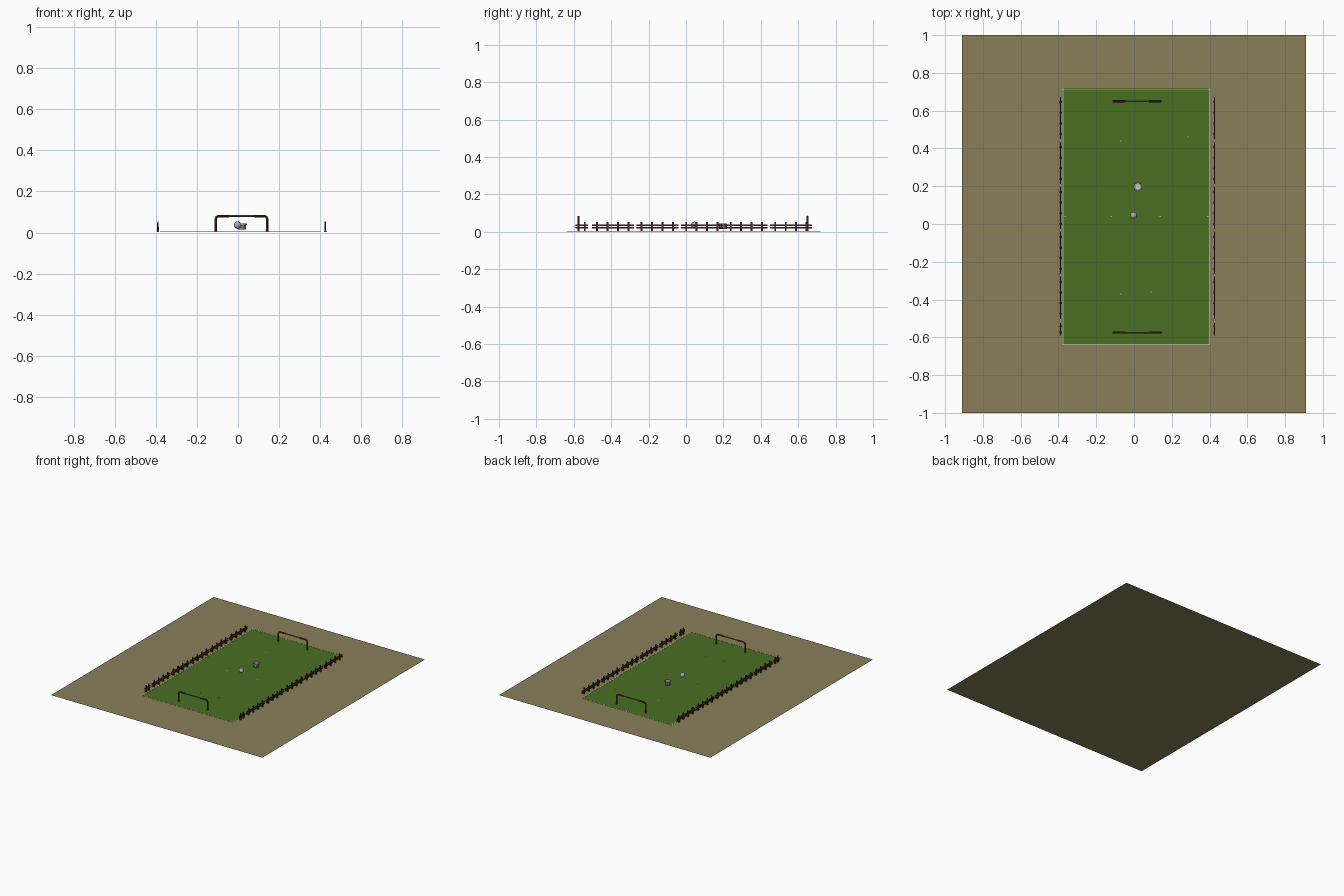
import bpy, bmesh, math
from mathutils import Matrix, Vector

if "Cube" in bpy.data.objects:
    bpy.data.objects.remove(bpy.data.objects["Cube"])


def mat(name, r, g, b):
    m = bpy.data.materials.new(name)
    m.diffuse_color = (r, g, b, 1)
    m.use_nodes = True
    m.node_tree.nodes["Principled BSDF"].inputs["Base Color"].default_value = m.diffuse_color
    return m


SAND = mat("dry_earth", 0.25, 0.212, 0.098)
GRASS = mat("grass_green", 0.066, 0.158, 0.016)
LINE = mat("pale_line", 0.40, 0.48, 0.30)
WOOD = mat("dark_wood", 0.075, 0.022, 0.014)
POST = mat("goal_brown", 0.11, 0.030, 0.020)
TAN = mat("bar_tan", 0.20, 0.13, 0.085)
GREY = mat("ball_grey", 0.42, 0.41, 0.44)
STONE = mat("stone_grey", 0.27, 0.24, 0.28)
WHITE = mat("pale_grey", 0.62, 0.60, 0.65)


def finish(name, bm, material):
    me = bpy.data.meshes.new(name)
    bm.to_mesh(me)
    bm.free()
    ob = bpy.data.objects.new(name, me)
    bpy.context.collection.objects.link(ob)
    me.materials.append(material)
    return ob


def add_box(bm, x, y, z, sx, sy, sz):
    m = Matrix.Translation((x, y, z)) @ Matrix.Diagonal((sx, sy, sz, 1))
    return bmesh.ops.create_cube(bm, size=1, matrix=m)["verts"]


def plane(name, x0, x1, y0, y1, z, material):
    bm = bmesh.new()
    bm.faces.new([bm.verts.new(p) for p in
                  ((x0, y0, z), (x1, y0, z), (x1, y1, z), (x0, y1, z))])
    return finish(name, bm, material)


def tube(name, pts, r, material, sides=8):
    """Sweep a round section along a path lying in an XZ plane."""
    bm = bmesh.new()
    pts = [Vector(p) for p in pts]
    rings = []
    for i, p in enumerate(pts):
        t = (pts[min(i + 1, len(pts) - 1)] - pts[max(i - 1, 0)]).normalized()
        side = Vector((0, 1, 0))
        up = t.cross(side)
        rings.append([bm.verts.new(p + r * (math.cos(a) * side + math.sin(a) * up))
                      for a in (2 * math.pi * k / sides for k in range(sides))])
    for a, b in zip(rings, rings[1:]):
        for k in range(sides):
            n = (k + 1) % sides
            bm.faces.new((a[k], a[n], b[n], b[k]))
    bm.faces.new(rings[0])
    bm.faces.new(rings[-1])
    bmesh.ops.recalc_face_normals(bm, faces=bm.faces)
    return finish(name, bm, material)


# Ground and pitch
X0, X1, Y0, Y1, ZF = -0.38, 0.403, -0.64, 0.72, 0.003
plane("ground", -0.91, 0.91, -1, 1, 0, SAND)
plane("pitch", X0, X1, Y0, Y1, ZF, GRASS)

# Border lines and worn flecks of the pitch markings
bm = bmesh.new()
ym, xm = (Y0 + Y1) / 2, (X0 + X1) / 2
for x in (X0 + 0.005, X1 - 0.003):
    add_box(bm, x, ym, ZF, 0.006, Y1 - Y0, 0.002)
for y in (Y0 + 0.002, Y1 - 0.009):
    add_box(bm, xm, y, ZF, X1 - X0, 0.004, 0.002)
for x, y in ((-0.12, 0.04), (0.14, 0.04), (-0.365, 0.04), (0.39, 0.04),
             (-0.07, 0.44), (0.285, 0.46), (-0.07, -0.37), (0.09, -0.36)):
    add_box(bm, x, y, ZF, 0.008, 0.006, 0.002)
finish("pitch_lines", bm, LINE)

# Side fences: panels of two rails with pointed pickets, gaps between panels
panels = [(-0.59, -0.525)] + [(-0.503 + 0.238 * k, -0.503 + 0.238 * k + 0.224)
                              for k in range(5)]
for name, x in (("left_fence", -0.39), ("right_fence", 0.425)):
    bm = bmesh.new()
    for a, b in panels:
        for z in (0.021, 0.034):
            add_box(bm, x, (a + b) / 2, z, 0.005, b - a, 0.007)
        n = max(2, round((b - a) / 0.06))
        for k in range(n):
            y = a + (b - a) * (k + 0.5) / n
            vs = add_box(bm, x, y, 0.028, 0.010, 0.010, 0.050)
            for v in vs:
                if v.co.z > 0.04:
                    v.co.x = x + (v.co.x - x) * 0.6
    finish(name, bm, WOOD)

# Goals: bent brown posts with a thinner tan middle bar
for name, y in (("front_goal", -0.575), ("back_goal", 0.65)):
    for side, xo, xi in (("left", -0.108, -0.045), ("right", 0.142, 0.080)):
        s = 1 if xi > xo else -1
        tube(f"{name}_{side}_post",
             [(xo, y, 0.002), (xo, y, 0.066), (xo + s * 0.004, y, 0.076),
              (xo + s * 0.014, y, 0.080), (xi, y, 0.080)], 0.006, POST)
    tube(f"{name}_bar", [(-0.047, y, 0.080), (0.082, y, 0.080)], 0.0045, TAN)

# Ball
bm = bmesh.new()
bmesh.ops.create_icosphere(bm, subdivisions=3, radius=0.018,
                           matrix=Matrix.Translation((-0.002, 0.045, 0.036)))
ball = finish("ball", bm, GREY)
ball.data.shade_smooth()

# Round trophy stand with studs around its rim and a pale top
cx, cy = 0.02, 0.197


def drum(name, r, z0, z1, material):
    bm = bmesh.new()
    bmesh.ops.create_cone(bm, cap_ends=True, segments=10, radius1=r, radius2=r,
                          depth=z1 - z0,
                          matrix=Matrix.Translation((cx, cy, (z0 + z1) / 2)))
    return finish(name, bm, material)


drum("stand_body", 0.021, 0.014, 0.041, STONE)
drum("stand_top", 0.014, 0.040, 0.044, WHITE)
bm = bmesh.new()
for k in range(8):
    a = k * math.pi / 4
    add_box(bm, cx + 0.020 * math.cos(a), cy + 0.020 * math.sin(a), 0.040,
            0.007, 0.007, 0.009)
finish("stand_studs", bm, GREY)
